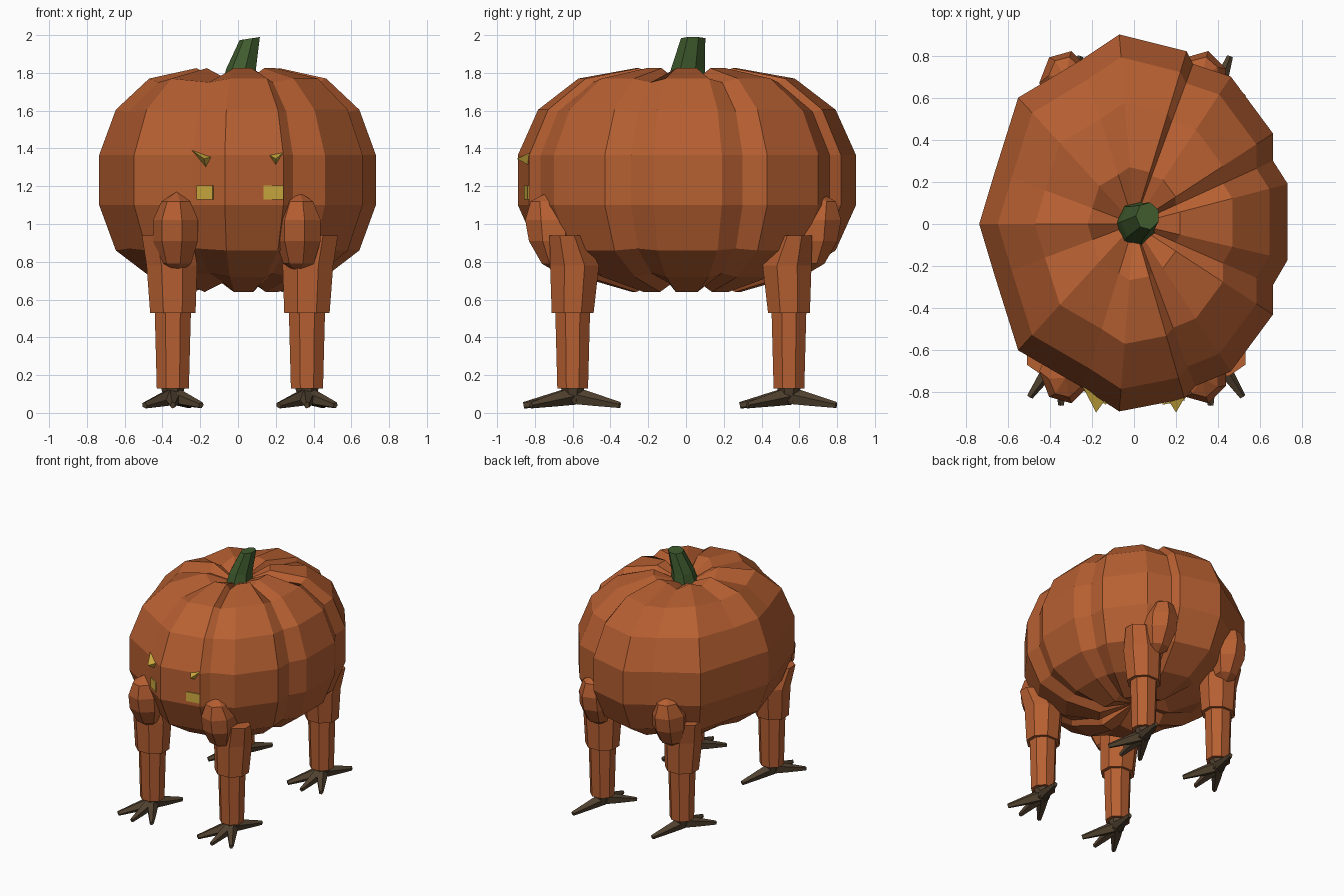
import bpy, bmesh, math
from mathutils import Vector

cube = bpy.data.objects.get("Cube")
if cube:
    bpy.data.objects.remove(cube)


def material(name, rgb):
    m = bpy.data.materials.new(name)
    m.use_nodes = True
    m.diffuse_color = (*rgb, 1)
    m.node_tree.nodes["Principled BSDF"].inputs["Base Color"].default_value = (*rgb, 1)
    return m


ORANGE = material("pumpkin orange", (0.47, 0.115, 0.031))
GREEN = material("stem green", (0.05, 0.105, 0.027))
BROWN = material("claw brown", (0.085, 0.056, 0.03))
YELLOW = material("eye yellow", (0.62, 0.41, 0.05))


def skin(name, rings, mat, start=None, end=None):
    """Join rings of points into a flat-shaded solid; start and end are optional pole points."""
    bm = bmesh.new()
    loops = [[bm.verts.new(p) for p in ring] for ring in rings]
    n = len(loops[0])
    for a, b in zip(loops, loops[1:]):
        for i in range(n):
            j = (i + 1) % n
            bm.faces.new((a[i], a[j], b[j], b[i]))
    for loop, pole in ((loops[0], start), (loops[-1], end)):
        if pole is None:
            bm.faces.new(loop)
        else:
            v = bm.verts.new(pole)
            for i in range(n):
                bm.faces.new((loop[i], loop[(i + 1) % n], v))
    bmesh.ops.recalc_face_normals(bm, faces=bm.faces)
    me = bpy.data.meshes.new(name)
    bm.to_mesh(me)
    bm.free()
    me.materials.append(mat)
    ob = bpy.data.objects.new(name, me)
    bpy.context.collection.objects.link(ob)
    return ob


def ring(center, rx, ry, n, axis=(0, 0, 1), turn=0.5):
    q = Vector((0, 0, 1)).rotation_difference(Vector(axis))
    pts = []
    for i in range(n):
        a = math.tau * (i + turn) / n
        pts.append(Vector(center) + q @ Vector((rx * math.cos(a), ry * math.sin(a), 0)))
    return pts


# Ribbed body: outline (x, y, valley flag) scaled up a profile
outline = [
    (.73, -.17, 0), (.73, .19, 0), (.66, .30, 1), (.66, .43, 0), (.46, .70, 0), (.28, .76, 1),
    (.25, .82, 0), (-.07, .90, 0), (-.25, .78, 1), (-.55, .60, 0), (-.66, .25, 1), (-.735, 0, 0),
    (-.66, -.25, 1), (-.55, -.60, 0), (-.24, -.78, 1), (-.07, -.89, 0), (.24, -.83, 0),
    (.29, -.77, 1), (.46, -.70, 0), (.66, -.43, 0), (.66, -.29, 1)]
# (height, scale, valley depth)
profile = [(.64, .32, .05), (.72, .63, .02), (.86, .88, .01), (1.10, 1, 0),
           (1.365, 1, 0), (1.605, .88, -.01), (1.77, .64, -.02), (1.825, .30, -.05)]
body = [[(x * s, y * s, z + v * d) for x, y, v in outline] for z, s, d in profile]
skin("pumpkin_body", body, ORANGE, start=(0, 0, .74), end=(0, 0, 1.72))

# Leaning stem
skin("stem", [ring((.01, 0, 1.72), .10, .11, 7),
              ring((.02, .01, 1.82), .083, .092, 7),
              ring((.065, .038, 1.982), .057, .066, 7, (-.15, 0, 1))], GREEN)


# Face: thin eye plates and pointed brows lying on the front
def eye(name, left, right, bottom, top):
    a, b = Vector(left), Vector(right)
    out = Vector((b.y - a.y, a.x - b.x)).normalized() * 0.007
    rings = []
    for off in (Vector((0, 0)), out):
        rings.append([(*(p + off), z) for p, z in ((a, bottom), (b, bottom), (b, top), (a, top))])
    skin(name, rings, YELLOW)


eye("right_eye", (-.215, -.797), (-.13, -.852), 1.13, 1.205)
eye("left_eye", (.135, -.851), (.24, -.831), 1.13, 1.205)
skin("right_brow", [[(-.245, -.77, 1.39), (-.14, -.84, 1.355), (-.17, -.82, 1.30)]],
     YELLOW, end=(-.18, -.895, 1.345))
skin("left_brow", [[(.165, -.84, 1.365), (.24, -.825, 1.378), (.20, -.83, 1.31)]],
     YELLOW, end=(.20, -.895, 1.345))


# Legs: sx and sy point outwards from the body
def leg(label, sx, sy, cx, cy):
    skin(label + "_lower_leg", [ring((cx, cy, .13), .092, .088, 8),
                                ring((cx, cy, .55), .104, .100, 8)], ORANGE)
    upper = [(0, 0, .53, .130, .120), (.005 * sx, -.01 * sy, .78, .145, .14),
             (.03 * sx, .03 * sy, .94, .145, .10)]
    skin(label + "_upper_leg", [ring((cx + x, cy + y, z), rx, ry, 8)
                                for x, y, z, rx, ry in upper], ORANGE)
    # Lumpy shoulder
    x, y = .325 * sx, (cy + .09 * sy if sy < 0 else cy + .115)
    lump = [(.79, .085, .075, 0), (.91, .125, .135, .01), (1.02, .125, .155, .01),
            (1.12, .08, .09, .045)]
    skin(label + "_shoulder", [ring((x, y + o * sy, z), rx, ry, 7) for z, rx, ry, o in lump],
         ORANGE, start=(x, y - .02 * sy, .735), end=(x, y + .04 * sy, 1.17))
    # Three front claws and one back claw
    for i, (dx, dy) in enumerate([(-.15, -.22), (0, -.26), (.15, -.22), (.09, .25)]):
        d = Vector((dx, dy, -.05))
        p = Vector((cx, cy, .09))
        axis = d.normalized()
        skin(f"{label}_claw_{i + 1}", [ring(p, .05, .05, 5, axis),
                                       ring(p + d * .45, .036, .036, 5, axis),
                                       ring(p + d, .015, .018, 5, axis)], BROWN)
    skin(label + "_ankle", [ring((cx, cy, .06), .045, .045, 8),
                            ring((cx, cy, .14), .07, .07, 8)], BROWN)


for side, sx, cx in (("right", -1, -.345), ("left", 1, .365)):
    for end, sy, cy in (("front", -1, -.60), ("back", 1, .545)):
        leg(f"{end}_{side}", sx, sy, cx, cy)
